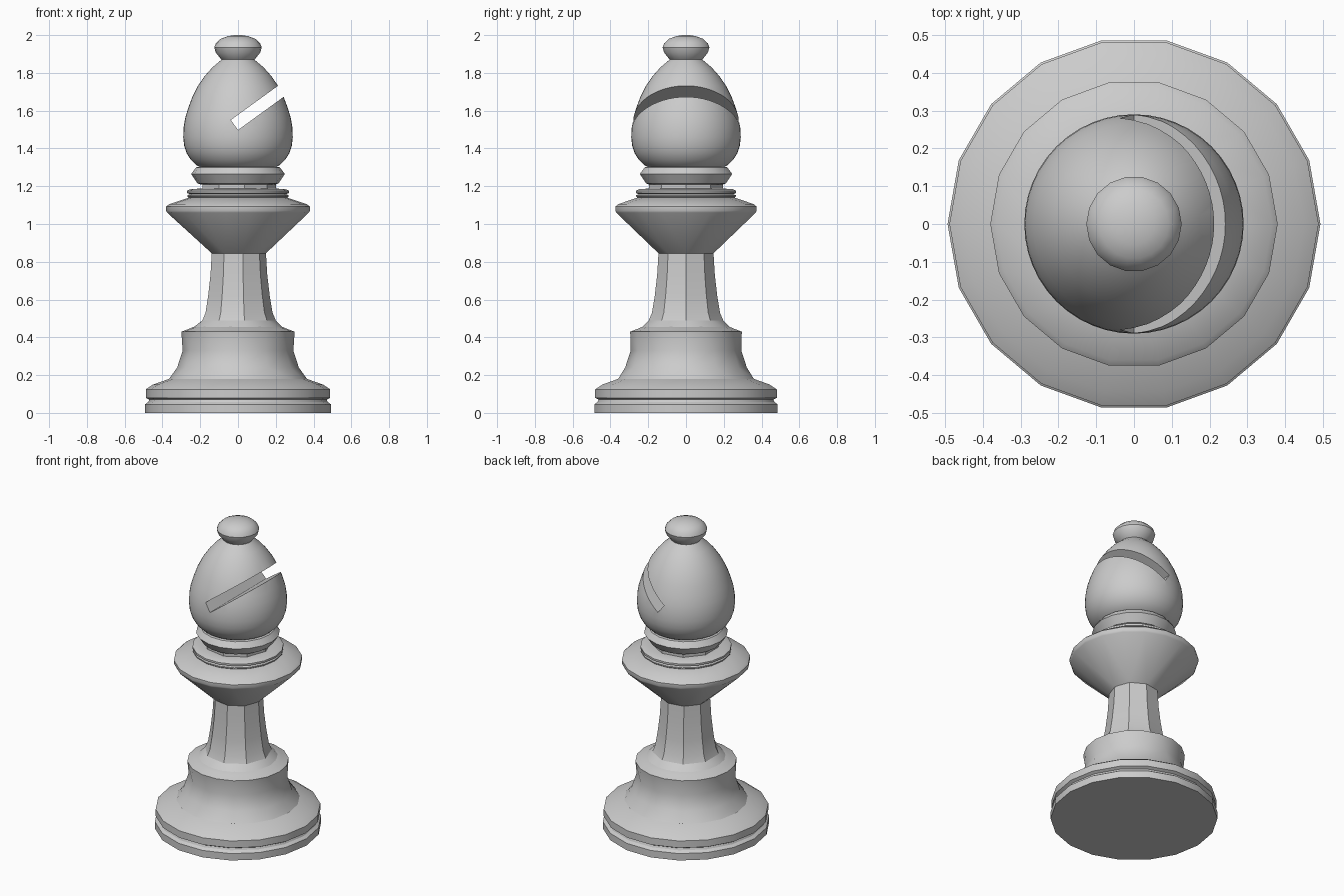
import bpy, bmesh, math
from mathutils import Matrix

old = bpy.data.objects.get("Cube")
if old:
    bpy.data.objects.remove(old, do_unlink=True)

grey = bpy.data.materials.new("light grey")
grey.use_nodes = True
COLOUR = (0.6, 0.6, 0.6, 1)
grey.diffuse_color = COLOUR
grey.node_tree.nodes["Principled BSDF"].inputs["Base Color"].default_value = COLOUR


def finish(name, bm):
    mesh = bpy.data.meshes.new(name)
    bm.to_mesh(mesh)
    bm.free()
    mesh.materials.append(grey)
    ob = bpy.data.objects.new(name, mesh)
    bpy.context.collection.objects.link(ob)
    return ob


def smooth(ob):
    bpy.ops.object.select_all(action='DESELECT')
    ob.select_set(True)
    bpy.context.view_layer.objects.active = ob
    bpy.ops.object.shade_smooth_by_angle(angle=math.radians(29))


def turned(name, profile, sides):
    """Closed turned solid; a profile point is (radius, height[, own side count])."""
    bm = bmesh.new()
    rings = []
    for radius, z, *own in profile:
        n = own[0] if own else sides
        rings.append([bm.verts.new((radius * math.cos(math.tau * k / n),
                                    radius * math.sin(math.tau * k / n), z))
                      for k in range(n)])
    for low, high in zip(rings, rings[1:]):
        n, m = len(low), len(high)
        if n == m:
            for k in range(n):
                j = (k + 1) % n
                bm.faces.new((low[k], low[j], high[j], high[k]))
            continue
        # Rings of different counts are stitched with triangles
        i = j = 0
        while i < n or j < m:
            if i < n and (j == m or (i + 0.5) / n <= (j + 0.5) / m):
                bm.faces.new((low[i], low[(i + 1) % n], high[j % m]))
                i += 1
            else:
                bm.faces.new((low[i % n], high[(j + 1) % m], high[j]))
                j += 1
    bm.faces.new(rings[0][::-1])
    bm.faces.new(rings[-1])
    bmesh.ops.recalc_face_normals(bm, faces=bm.faces)
    return finish(name, bm)


# Stepped base with a groove, and the waisted pedestal on it
base = turned("base", [
    (0.493, 0), (0.493, 0.045), (0.475, 0.058), (0.47, 0.07), (0.488, 0.08),
    (0.488, 0.125), (0.45, 0.15), (0.365, 0.18), (0.322, 0.24, 12),
    (0.293, 0.33, 12), (0.3, 0.43), (0.26, 0.445), (0.2, 0.47)], 18)

# Faceted column
column = turned("column", [
    (0.24, 0.45, 18), (0.2, 0.49), (0.183, 0.53), (0.168, 0.62),
    (0.155, 0.73), (0.148, 0.845)], 9)

# Flared collar
collar = turned("collar", [
    (0.148, 0.845, 9), (0.375, 1.06), (0.38, 1.07), (0.38, 1.092),
    (0.365, 1.105), (0.26, 1.14)], 18)

# Double disc above the collar
collar_disc = turned("collar_disc", [
    (0.25, 1.13), (0.268, 1.145), (0.268, 1.152), (0.255, 1.158),
    (0.27, 1.164), (0.27, 1.176), (0.25, 1.185), (0.19, 1.188)], 18)

# Faceted neck and the sharp ring under the head
neck = turned("neck", [(0.2, 1.18), (0.2, 1.22)], 9)
neck_ring = turned("neck_ring", [
    (0.2, 1.21), (0.215, 1.215), (0.248, 1.265), (0.222, 1.3), (0.19, 1.305)], 18)

# Egg-shaped head
head = turned("head", [
    (0.19, 1.295), (0.222, 1.313), (0.25, 1.34), (0.272, 1.375), (0.285, 1.415),
    (0.29, 1.46), (0.288, 1.51), (0.28, 1.56), (0.265, 1.61), (0.243, 1.67),
    (0.213, 1.73), (0.175, 1.785), (0.135, 1.83), (0.087, 1.87)], 48)

# Slanted slot cut right through one side of the head
slope = math.radians(36)
bm = bmesh.new()
bmesh.ops.create_cube(bm, size=1, matrix=Matrix.Translation((-0.019, 0, 1.524))
                      @ Matrix.Rotation(-slope, 4, 'Y')
                      @ Matrix.Translation((0.3, 0, 0))
                      @ Matrix.Diagonal((0.6, 1, 0.065, 1)))
cutter = finish("slot_cutter", bm)
cutter.hide_render = True
cut = head.modifiers.new("slot", 'BOOLEAN')
cut.operation = 'DIFFERENCE'
cut.solver = 'EXACT'
cut.object = cutter
bpy.context.view_layer.update()
carved = bpy.data.meshes.new_from_object(
    head.evaluated_get(bpy.context.evaluated_depsgraph_get()))
head.modifiers.clear()
head.data = carved
bpy.data.objects.remove(cutter, do_unlink=True)

# Button on top
finial = turned("finial", [
    (0.08, 1.865), (0.09, 1.873), (0.118, 1.908), (0.126, 1.935), (0.117, 1.957),
    (0.092, 1.98), (0.055, 1.994), (0.02, 2.0)], 18)

for part in (base, column, collar, collar_disc, neck, neck_ring, head, finial):
    smooth(part)
